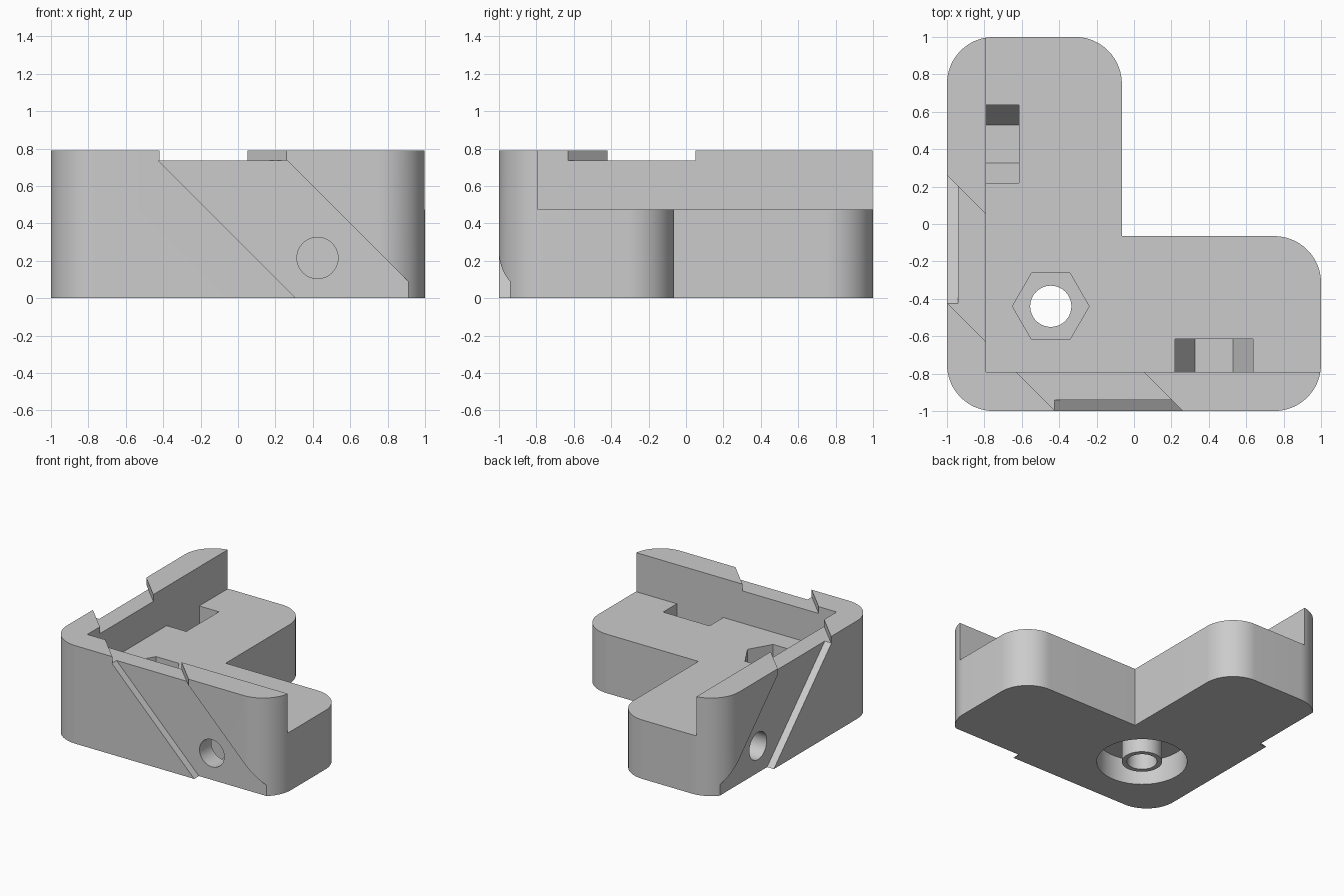
import bpy
import bmesh
from math import cos, sin, pi, radians

cube = bpy.data.objects.get("Cube")
if cube:
    bpy.data.objects.remove(cube, do_unlink=True)

grey = bpy.data.materials.new("plain grey")
grey.use_nodes = True
grey.diffuse_color = (0.6, 0.6, 0.6, 1)
grey.node_tree.nodes["Principled BSDF"].inputs["Base Color"].default_value = (0.6, 0.6, 0.6, 1)

TOP, FLOOR, INNER, NOTCH = 0.79, 0.475, -0.79, 0.735


def prism(name, points, lo, hi, axis="z", swap=False):
    """Extrude a profile along z, or an xz profile along y; swap trades x and y."""
    bm = bmesh.new()
    rings = []
    for level in (lo, hi):
        ring = []
        for a, b in points:
            x, y, z = (a, b, level) if axis == "z" else (a, level, b)
            ring.append(bm.verts.new((y, x, z) if swap else (x, y, z)))
        rings.append(ring)
        bm.faces.new(ring)
    n = len(points)
    for i in range(n):
        j = (i + 1) % n
        bm.faces.new((rings[0][i], rings[0][j], rings[1][j], rings[1][i]))
    bmesh.ops.recalc_face_normals(bm, faces=bm.faces[:])
    mesh = bpy.data.meshes.new(name)
    bm.to_mesh(mesh)
    bm.free()
    mesh.materials.append(grey)
    obj = bpy.data.objects.new(name, mesh)
    bpy.context.collection.objects.link(obj)
    return obj


def circle(cx, cy, r, n=64):
    return [(cx + r * cos(2 * pi * i / n), cy + r * sin(2 * pi * i / n)) for i in range(n)]


def corner(cx, cy, start, r=0.25, n=24):
    """Quarter arc, counter-clockwise from the start angle."""
    return [(cx + r * cos(radians(start + 90 * i / n)), cy + r * sin(radians(start + 90 * i / n)))
            for i in range(n + 1)]


def combine(body, tool, operation="DIFFERENCE"):
    mod = body.modifiers.new("combine", "BOOLEAN")
    mod.operation = operation
    mod.solver = "EXACT"
    mod.object = tool
    tool.hide_render = True
    bpy.context.view_layer.objects.active = body
    bpy.ops.object.modifier_apply(modifier=mod.name)
    bpy.data.objects.remove(tool, do_unlink=True)


# L-shaped block with rounded outer corners
outline = (corner(-0.75, -0.75, 180) + corner(0.75, -0.75, 270) + corner(0.75, -0.315, 0)
           + [(-0.065, -0.065)] + corner(-0.315, 0.75, 0) + corner(-0.75, 0.75, 90))
body = prism("corner_bracket", outline, 0, TOP)

# Step that leaves a raised wall along the two outer sides
combine(body, prism("step", [(INNER, INNER), (2, INNER), (2, 2), (INNER, 2)], FLOOR, 1))

# Matching strap groove, rim notch, bolt hole and nut slot on both arms
groove = [(0.41, -0.1), (1.1, -0.1), (1 - NOTCH, NOTCH), (0.31 - NOTCH, NOTCH)]
notch = [(-0.32, -1.1), (0.36, -1.1), (-0.04, -0.7), (-0.72, -0.7)]
slot = [(0.22, 0.6), (0.22, 0.215), (0.325, 0.038), (0.53, 0.038), (0.635, 0.215), (0.635, 0.6)]
for swap in (False, True):
    combine(body, prism("strap_groove", groove, -1.2, -0.94, "y", swap))
    combine(body, prism("rim_notch", notch, NOTCH, 1, "z", swap))
    combine(body, prism("nut_slot", slot, INNER, -0.615, "y", swap))
    combine(body, prism("bolt_hole", circle(0.425, 0.215, 0.11), -1.2, -0.7, "y", swap))

# Central fixing: round recess below with a sleeve, hexagon pocket above, through hole
cx, cy = -0.445, -0.44
combine(body, prism("recess", circle(cx, cy, 0.33), -0.1, 0.2))
combine(body, prism("sleeve", circle(cx, cy, 0.147), 0, 0.25), "UNION")
combine(body, prism("hex_pocket", circle(cx, cy, 0.205, 6), 0.3, 0.6))
combine(body, prism("through_hole", circle(cx, cy, 0.11), -0.1, 0.6))

# Smooth the rounded sides, keep the edges crisp
bpy.ops.object.select_all(action="DESELECT")
body.select_set(True)
bpy.context.view_layer.objects.active = body
bpy.ops.object.shade_smooth_by_angle(angle=radians(25))
